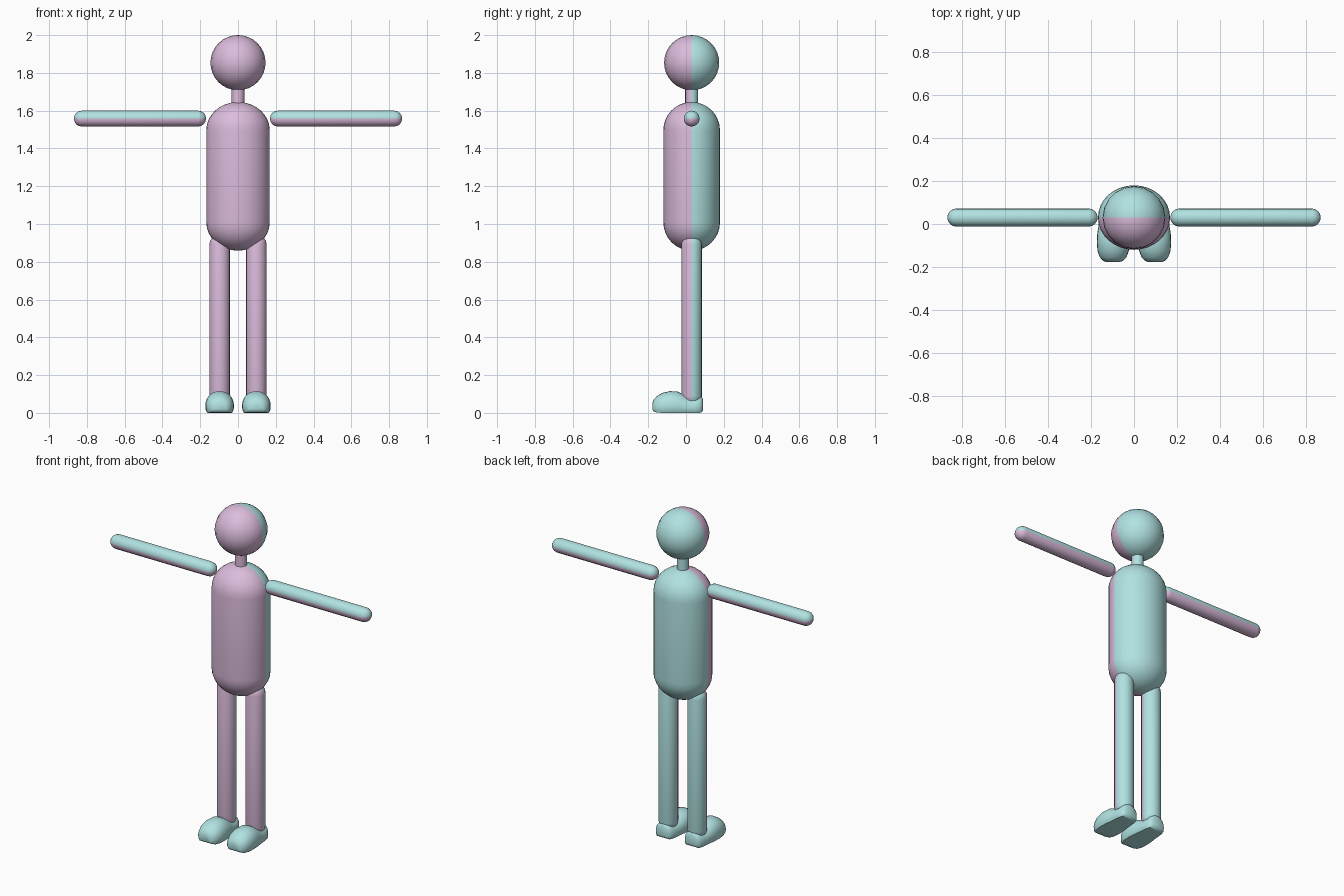
import bpy, bmesh, math
from mathutils import Matrix, Vector

if "Cube" in bpy.data.objects:
    bpy.data.objects.remove(bpy.data.objects["Cube"])

YC = 0.03      # depth of the body axis
ARM_Z = 1.558  # height of the arm axis


def material(name, rgb):
    m = bpy.data.materials.new(name)
    m.diffuse_color = (*rgb, 1)
    m.use_nodes = True
    m.node_tree.nodes["Principled BSDF"].inputs["Base Color"].default_value = m.diffuse_color
    return m


PINK = material("soft_pink", (0.71, 0.50, 0.71))
TEAL = material("pale_teal", (0.44, 0.76, 0.76))


def finish(name, bm, is_pink, angle=50):
    """Colour faces by rule, then turn the mesh into a smooth object."""
    bmesh.ops.recalc_face_normals(bm, faces=bm.faces)
    for f in bm.faces:
        f.material_index = 0 if is_pink(f.calc_center_median()) else 1
    me = bpy.data.meshes.new(name)
    bm.to_mesh(me)
    bm.free()
    me.materials.append(PINK)
    me.materials.append(TEAL)
    ob = bpy.data.objects.new(name, me)
    bpy.context.collection.objects.link(ob)
    bpy.ops.object.select_all(action='DESELECT')
    ob.select_set(True)
    bpy.context.view_layer.objects.active = ob
    bpy.ops.object.shade_smooth_by_angle(angle=math.radians(angle))


def front_half(c):
    return c.y < YC


def lower_half(c):
    return c.z < ARM_Z


def capsule(name, radius, length, matrix, is_pink, sides=20, rings=10):
    """Sphere whose halves are pulled apart along its axis."""
    bm = bmesh.new()
    bmesh.ops.create_uvsphere(bm, u_segments=sides, v_segments=rings, radius=radius)
    stretch = length / 2 - radius
    if stretch > 0:
        # split the equator so that the middle becomes a straight tube
        low = [f for f in bm.faces if f.calc_center_median().z < 0]
        equator = [e for e in bm.edges if all(abs(v.co.z) < 1e-5 for v in e.verts)]
        bmesh.ops.split_edges(bm, edges=equator)
        for v in bm.verts:
            up = v.link_faces[0].calc_center_median().z > 0
            v.tag = up
        for v in bm.verts:
            v.co.z += stretch if v.tag else -stretch
        rims = [e for e in bm.edges if e.is_boundary]
        bmesh.ops.bridge_loops(bm, edges=rims)
    bm.transform(matrix)
    finish(name, bm, is_pink)


def at(x, z):
    return Matrix.Translation((x, YC, z))


# Head
capsule("head", 0.146, 0.0, at(0, 1.854), front_half, 20, 16)

# Neck
bm = bmesh.new()
bmesh.ops.create_cone(bm, cap_ends=True, segments=16, radius1=0.034, radius2=0.034,
                      depth=0.2, matrix=at(0, 1.66))
finish("neck", bm, front_half)

# Torso, wider than deep
capsule("torso", 0.15, 0.787, at(0, 1.2525) @ Matrix.Diagonal((1.12, 1, 1, 1)),
        front_half, 32, 16)


def foot(name, x):
    # stations from toe to heel: y, half width, sole height, top height
    stations = [(-0.178, 0.028, 0.018, 0.050), (-0.172, 0.046, 0.008, 0.070),
                (-0.155, 0.062, 0.002, 0.088), (-0.125, 0.073, 0.0, 0.106),
                (-0.085, 0.076, 0.0, 0.115), (-0.045, 0.074, 0.0, 0.113),
                (-0.015, 0.069, 0.0, 0.098), (0.015, 0.065, 0.0, 0.083),
                (0.045, 0.062, 0.0, 0.081), (0.070, 0.056, 0.0, 0.088),
                (0.082, 0.048, 0.002, 0.086), (0.090, 0.034, 0.012, 0.074)]
    bm = bmesh.new()
    loops = []
    for y, w, lo, hi in stations:
        mid = lo + (hi - lo) * 0.32
        ring = [Vector((x - w * 0.86, y, lo)), Vector((x + w * 0.86, y, lo)),
                Vector((x + w * 0.97, y, lo + (mid - lo) * 0.4))]
        for i in range(13):
            a = math.pi * i / 12
            ring.append(Vector((x + w * math.cos(a), y,
                                mid + (hi - mid) * math.sin(a) ** 0.9)))
        ring.append(Vector((x - w * 0.97, y, lo + (mid - lo) * 0.4)))
        loops.append([bm.verts.new(p) for p in ring])
    n = len(loops[0])
    for a, b in zip(loops, loops[1:]):
        for i in range(n):
            j = (i + 1) % n
            bm.faces.new((a[i], a[j], b[j], b[i]))
    bm.faces.new(loops[0])
    bm.faces.new(loops[-1])
    finish(name, bm, lambda c: False, 45)


for side, s in (("left", 1), ("right", -1)):
    # Arms lie flat, coloured by upper and lower half
    turn = Matrix.Rotation(math.pi / 2, 4, 'Y')
    capsule(side + "_arm", 0.042, 0.70, at(s * 0.519, ARM_Z) @ turn, lower_half, 16, 8)
    # Legs run from the hips into the feet
    capsule(side + "_leg", 0.055, 0.91, at(s * 0.097, 0.49), front_half, 16, 8)
    foot(side + "_foot", s * 0.097)
